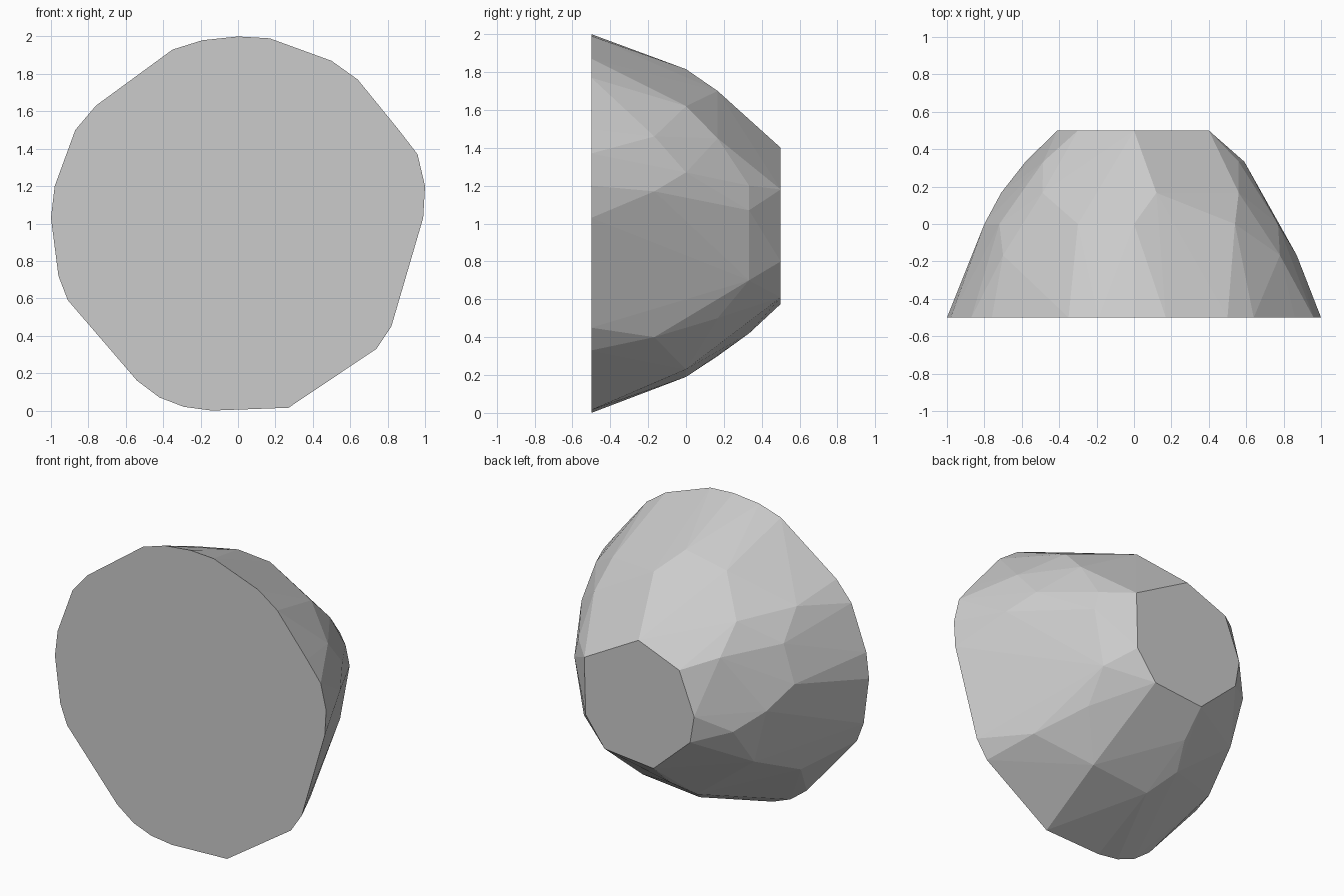
import bpy, bmesh

# Rock: convex facets stretched over rough rings (x, z) at each depth y
rings = {
    -0.5: [(-1, 1.03), (-.98, 1.2), (-.87, 1.5), (-.76, 1.63), (-.35, 1.93), (-.19, 1.98),
           (0, 2), (.17, 1.99), (.5, 1.87), (.64, 1.77), (.86, 1.5), (.96, 1.37), (1, 1.2),
           (.99, 1.03), (.82, .45), (.74, .33), (.27, .015), (-.14, 0), (-.29, .02),
           (-.42, .07), (-.54, .16), (-.91, .59), (-.96, .72)],
    -0.167: [(-.7, 1.56), (.78, 1.46), (.87, 1.17), (.65, .4), (-.73, .48)],
    0: [(0, 1.815), (-.3, 1.755), (-.72, 1.38), (-.8, 1.13), (.54, 1.62), (.77, 1.27),
        (.32, .23), (-.1, .19)],
    0.167: [(.12, 1.7), (-.49, 1.53), (-.71, .99), (.56, 1.45), (.5, .5), (-.2, .3), (-.62, .63)],
    0.333: [(-.485, 1.35), (.56, 1.2), (.59, 1.07), (.52, .7), (-.12, .42), (-.58, .88)],
    0.5: [(0, 1.4), (-.3, 1.28), (-.41, 1), (-.38, .82), (-.11, .575), (.25, .61),
          (.39, .8), (.4, 1.18)],
}
bm = bmesh.new()
for y, ring in rings.items():
    for x, z in ring:
        bm.verts.new((x, y, z))
hull = bmesh.ops.convex_hull(bm, input=bm.verts)
loose = {g for g in hull["geom_interior"] + hull["geom_unused"] if isinstance(g, bmesh.types.BMVert)}
bmesh.ops.delete(bm, geom=list(loose), context='VERTS')

# Merge the flat front and back into single faces
bmesh.ops.dissolve_limit(bm, angle_limit=0.01, verts=bm.verts, edges=bm.edges)
bmesh.ops.recalc_face_normals(bm, faces=bm.faces)
mesh = bpy.data.meshes.new("rock")
bm.to_mesh(mesh)
bm.free()
rock = bpy.data.objects.new("rock", mesh)
bpy.context.collection.objects.link(rock)
